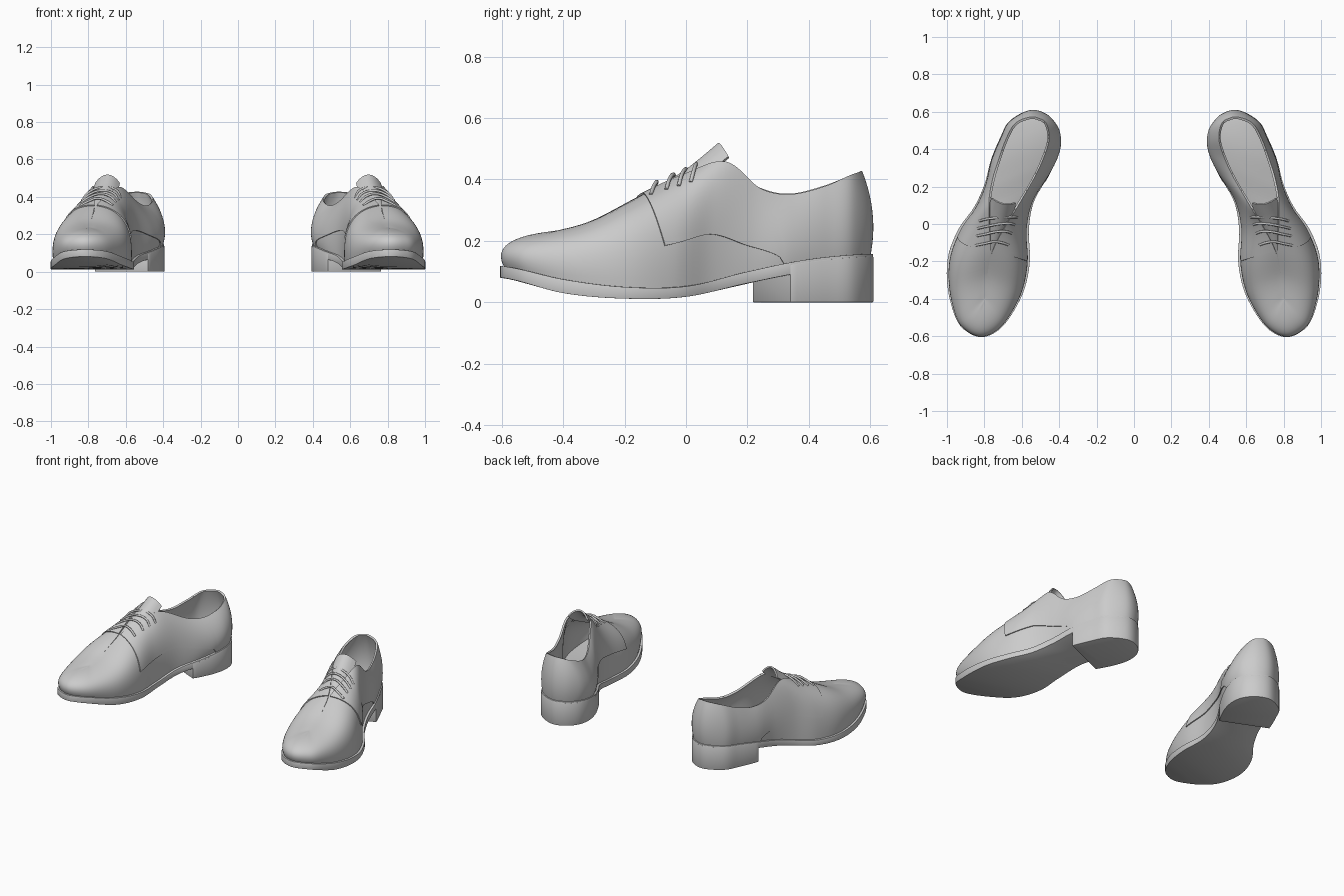
import bpy, math
from mathutils import Vector

if "Cube" in bpy.data.objects:
    bpy.data.objects.remove(bpy.data.objects["Cube"])

# Sole outline of the +x shoe: heel back -> outer side -> toe -> inner side
OUTLINE = [(.56, .607), (.665, .55), (.715, .46), (.765, .34), (.80, .21), (.855, .09),
           (.94, -.03), (.995, -.18), (.995, -.35), (.95, -.51), (.89, -.578), (.815, -.605),
           (.735, -.575), (.665, -.50), (.59, -.36), (.557, -.20), (.562, -.03), (.535, .12),
           (.455, .26), (.41, .36), (.395, .45), (.415, .53), (.475, .59)]
# Top edge of the upper at the same stations: collar, lacing gap, vamp ridge
TOP = [(.558, .566, .425), (.632, .533, .413), (.68, .45, .376), (.72, .34, .350),
       (.75, .24, .37), (.77, .13, .455), (.772, 0, .415), (.767, -.14, .352),
       (.785, -.28, .275), (.795, -.38, .241), (.80, -.41, .235), (.805, -.42, .233),
       (.80, -.41, .235), (.795, -.38, .241), (.785, -.28, .275), (.755, -.14, .352),
       (.685, 0, .415), (.630, .09, .45), (.542, .24, .37), (.494, .34, .350),
       (.459, .45, .376), (.472, .533, .41), (.511, .56, .423)]
N, SUB = len(OUTLINE), 6


def catmull(p0, p1, p2, p3, f):
    return (p1 * 2 + (p2 - p0) * f + (p0 * 2 - p1 * 5 + p2 * 4 - p3) * f * f
            + (p1 * 3 - p0 - p2 * 3 + p3) * f ** 3) * .5


def loop_at(pts, s):
    i = math.floor(s)
    return catmull(*[Vector(pts[(i + k) % N]) for k in (-1, 0, 1, 2)], s - i)


def along_y(keys, y):
    """Smooth value from keys evenly spaced over y = -0.6 .. 0.6."""
    n = len(keys) - 1
    u = min(max((y + .6) / 1.2, 0), 1) * n
    i = min(int(u), n - 1)
    return catmull(*[keys[min(max(i + k, 0), n)] for k in (-1, 0, 1, 2)], u - i)


def sole_bottom(y):
    return along_y([.08, .03, .012, .018, .062, .10, .115], y)


def sole_top(y):
    return along_y([.118, .075, .05, .052, .10, .14, .158], y)


def outline(s, inset=0):
    p = loop_at(OUTLINE, s)
    d = (loop_at(OUTLINE, s + .05) - loop_at(OUTLINE, s - .05)).normalized()
    return p + Vector((d.y, -d.x)) * inset


def upper(s, t):
    """Point on the upper: s around the shoe, t from the welt (0) to the top edge (1)."""
    s %= N
    b = outline(s, .014)
    b = Vector((b.x, b.y, sole_top(b.y) - .004))
    top = loop_at(TOP, 22 - s if 11 < s <= 14 else s)
    a = along_y([.08, .16, .18, -.05, -.25], b.y)
    h = along_y([.66, .72, .63, .5, .5], b.y)
    m = Vector((b.x + (top.x - b.x) * a, b.y + (top.y - b.y) * a, b.z + (top.z - b.z) * h))
    c = m * 2 - (b + top) * .5
    return b * (1 - t) ** 2 + c * 2 * t * (1 - t) + top * t * t


def finish(ob, angle=35):
    bpy.ops.object.select_all(action='DESELECT')
    ob.select_set(True)
    bpy.context.view_layer.objects.active = ob
    bpy.ops.object.convert(target='MESH')
    bpy.ops.object.shade_smooth_by_angle(angle=math.radians(angle))


def part(name, verts, faces, solid=None, weld=False, bevel=0, angle=35):
    """Mesh part for one shoe, mirrored to make the pair."""
    me = bpy.data.meshes.new(name)
    me.from_pydata([tuple(v) for v in verts], [], faces)
    me.validate()
    ob = bpy.data.objects.new(name, me)
    bpy.context.collection.objects.link(ob)
    if weld:
        ob.modifiers.new("weld", 'WELD').merge_threshold = 1e-5
    if solid:
        m = ob.modifiers.new("solid", 'SOLIDIFY')
        m.thickness, m.offset = solid
    if bevel:
        m = ob.modifiers.new("bevel", 'BEVEL')
        m.width, m.segments, m.limit_method = bevel, 2, 'ANGLE'
        m.angle_limit = math.radians(50)
    m = ob.modifiers.new("mirror", 'MIRROR')
    m.use_mirror_merge = False
    finish(ob, angle)


def grid_faces(cols, rows, closed=False):
    return [(i * rows + j, i * rows + j + 1, (i + 1) % cols * rows + j + 1, (i + 1) % cols * rows + j)
            for i in range(cols if closed else cols - 1) for j in range(rows - 1)]


# Sole: curved slab, caps filled with cross strips
n = N * SUB
ring = [outline(i / SUB) for i in range(n)]
verts = [(p.x, p.y, sole_bottom(p.y)) for p in ring] + [(p.x, p.y, sole_top(p.y)) for p in ring]
faces = [(i, i + n, (i + 1) % n + n, (i + 1) % n) for i in range(n)]
for i in range(n // 2):
    q = list(dict.fromkeys([i, i + 1, n - i - 1, (n - i) % n]))
    faces += [tuple(q), tuple(v + n for v in reversed(q))]
part("sole", verts, faces, bevel=.005)

# Heel block: back part of the outline with a straight front
ring = [outline(-5.33 + 8.33 * i / 50, -.001) for i in range(51)]
k = len(ring)
verts = [(p.x, p.y, 0) for p in ring] + [(p.x, p.y, sole_top(p.y) - .008) for p in ring]
faces = [(i, i + k, (i + 1) % k + k, (i + 1) % k) for i in range(k)]
faces += [tuple(range(k)), tuple(reversed(range(k, 2 * k)))]
part("heel", verts, faces, bevel=.003)

# Upper: vamp and lining in one shell
ROWS = 17
part("upper", [upper(i / SUB, j / (ROWS - 1)) for i in range(n) for j in range(ROWS)],
     grid_faces(n, ROWS, True), solid=(.006, -1), weld=True, angle=60)

# Quarters: raised panel wrapping the heel, ending at the lacing
verts, COLS = [], 113
for i in range(COLS):
    p = -1 + 2 * i / (COLS - 1)
    q = abs(p)
    low = 0 if q < .5 else .32 * math.sqrt(max(0, 1 - (max(0, .74 - q) / .24) ** 2))
    low -= .05 * max(0, q - .8) / .2
    for j in range(ROWS):
        t = low + (1 - low) * j / (ROWS - 1)
        front = 6.25 + .75 * max(0, t - .27) / .73
        verts.append(upper(q * front if p > 0 else -q * 8, t))
part("quarters", verts, grid_faces(COLS, ROWS), solid=(.006, 1))

# Tongue: arched strip under the lacing gap (x, y, z, half width, droop)
path = [(.785, -.28, .255, .02, .01), (.761, -.14, .338, .03, .02), (.728, 0, .420, .055, .03),
        (.708, .06, .468, .062, .04), (.697, .112, .512, .058, .042)]
verts = []
for x, y, z, w, d in path:
    for j in range(9):
        f = j / 4 - 1
        verts.append((x + f * w, y + f * w * .2 + d * .4 * f * f, z - d * f * f))
part("tongue", verts, [f[::-1] for f in grid_faces(len(path), 9)], solid=(.01, -1))

# Laces: four bars across each lacing gap
cu = bpy.data.curves.new("laces", 'CURVE')
cu.dimensions = '3D'
cu.bevel_depth, cu.bevel_resolution, cu.resolution_u = .0065, 2, 6
cu.use_fill_caps = True
for side in (1, -1):
    for s in (5.77, 6.07, 6.36, 6.71):
        o, i = s, -s * 8 / 7
        up = Vector((0, 0, 1))
        pts = [upper(o, .80) + up * .006, upper(o, .93) + up * .013,
               (upper(o, 1) + upper(i, 1)) / 2 + up * .019,
               upper(i, .93) + up * .013, upper(i, .80) + up * .006]
        sp = cu.splines.new('BEZIER')
        sp.bezier_points.add(len(pts) - 1)
        for bp, v in zip(sp.bezier_points, pts):
            bp.co = (v.x * side, v.y, v.z)
            bp.handle_left_type = bp.handle_right_type = 'AUTO'
laces = bpy.data.objects.new("laces", cu)
bpy.context.collection.objects.link(laces)
finish(laces, 60)
